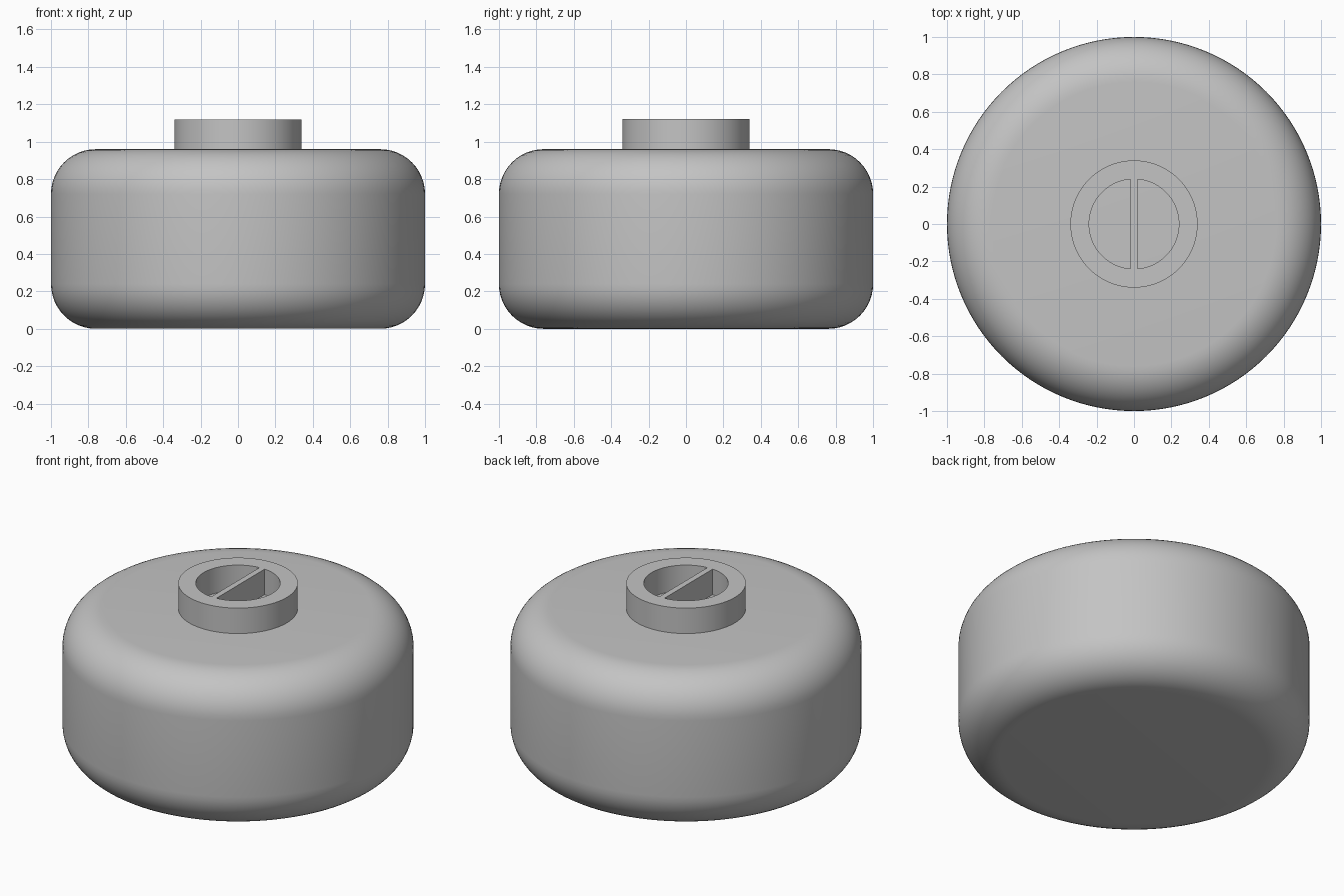
import bpy, bmesh
from math import pi, sin, cos, asin, radians

if "Cube" in bpy.data.objects:
    bpy.data.objects.remove(bpy.data.objects["Cube"])

BODY_TOP, NECK_TOP, FILLET = 0.96, 1.12, 0.24
NECK_R, HOLE_R, BAR_HALF = 0.34, 0.24, 0.018

grey = bpy.data.materials.new("plain grey")
grey.use_nodes = True
colour = (0.55, 0.55, 0.55, 1)
grey.diffuse_color = colour
grey.node_tree.nodes["Principled BSDF"].inputs["Base Color"].default_value = colour


def finish(name, bm):
    """Weld, orient and smooth a mesh, then add it to the scene."""
    bmesh.ops.remove_doubles(bm, verts=bm.verts, dist=1e-5)
    bmesh.ops.recalc_face_normals(bm, faces=bm.faces)
    mesh = bpy.data.meshes.new(name)
    bm.to_mesh(mesh)
    bm.free()
    mesh.materials.append(grey)
    obj = bpy.data.objects.new(name, mesh)
    bpy.context.collection.objects.link(obj)
    bpy.ops.object.select_all(action="DESELECT")
    obj.select_set(True)
    bpy.context.view_layer.objects.active = obj
    bpy.ops.object.shade_smooth_by_angle(angle=radians(35))


def arc(radius, start, end, steps):
    angles = [start + (end - start) * i / steps for i in range(steps + 1)]
    return [(radius * cos(a), radius * sin(a)) for a in angles]


# Rounded body: a profile with filleted corners, spun around z
profile = [(0, 0)]
profile += [(1 - FILLET + x, FILLET + y) for x, y in arc(FILLET, -pi / 2, 0, 12)]
profile += [(1 - FILLET + x, BODY_TOP - FILLET + y) for x, y in arc(FILLET, 0, pi / 2, 12)]
profile += [(0, BODY_TOP)]
bm = bmesh.new()
verts = [bm.verts.new((x, 0, z)) for x, z in profile]
edges = [bm.edges.new(pair) for pair in zip(verts, verts[1:])]
bmesh.ops.spin(bm, geom=verts + edges, axis=(0, 0, 1), cent=(0, 0, 0),
               angle=2 * pi, steps=128)
finish("body", bm)

# Neck: a disc with two half-round openings, leaving a bar across the middle
tilt = asin(BAR_HALF / HOLE_R)
half_hole = arc(HOLE_R, -pi / 2 + tilt, pi / 2 - tilt, 48)
outlines = [arc(NECK_R, 0, 2 * pi, 128)[:-1], half_hole, [(-x, y) for x, y in half_hole]]
curve = bpy.data.curves.new("neck_outline", "CURVE")
curve.dimensions = "2D"
curve.fill_mode = "BOTH"
curve.extrude = (NECK_TOP - BODY_TOP) / 2
for points in outlines:
    spline = curve.splines.new("POLY")
    spline.points.add(len(points) - 1)
    for point, (x, y) in zip(spline.points, points):
        point.co = (x, y, 0, 1)
    spline.use_cyclic_u = True
outline = bpy.data.objects.new("neck_outline", curve)
bpy.context.collection.objects.link(outline)
bpy.context.view_layer.update()
extruded = outline.to_mesh()
bm = bmesh.new()
bm.from_mesh(extruded)
outline.to_mesh_clear()
bpy.data.objects.remove(outline)
bmesh.ops.translate(bm, verts=bm.verts, vec=(0, 0, (BODY_TOP + NECK_TOP) / 2))
finish("neck_with_bar", bm)
